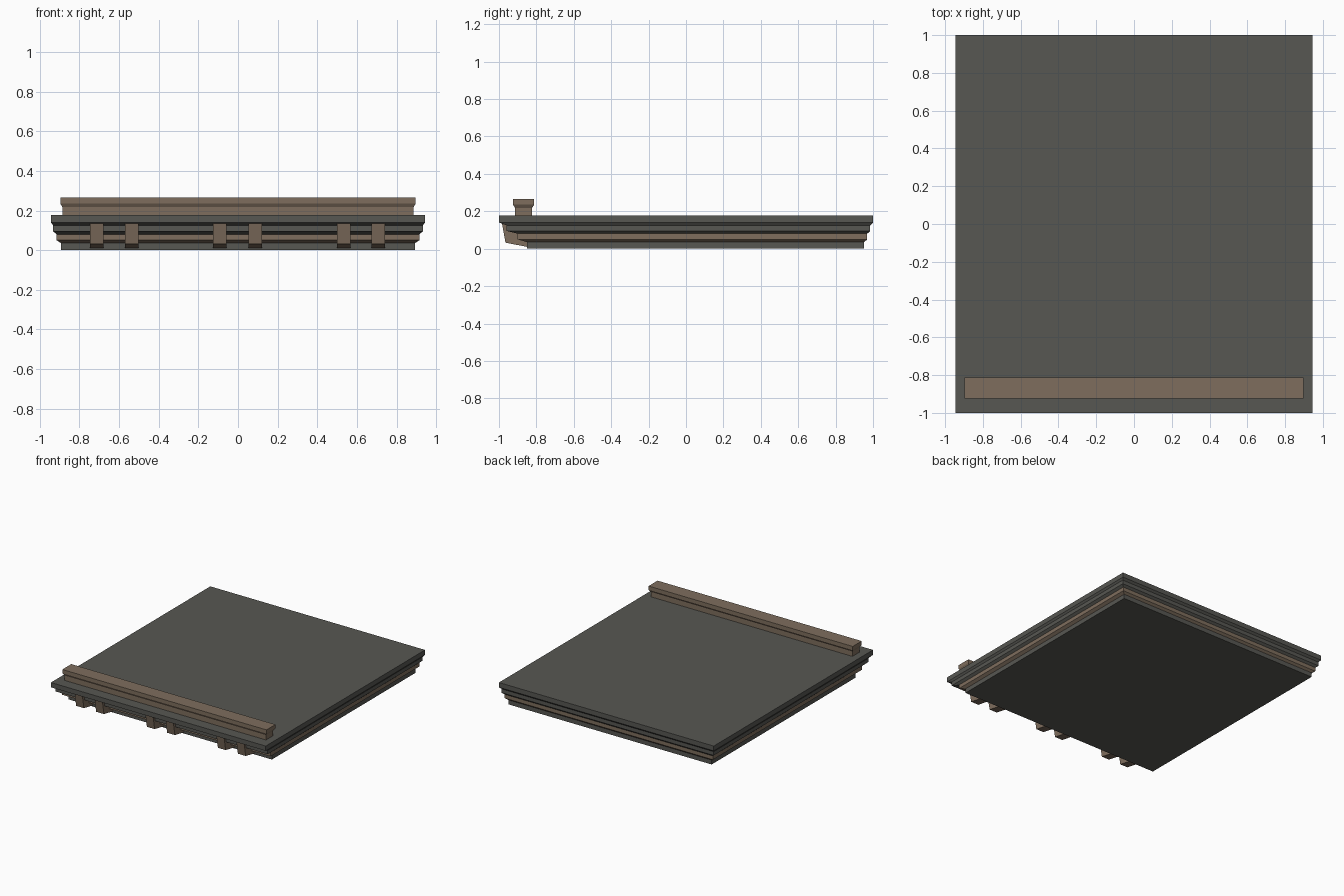
import bpy, bmesh

if "Cube" in bpy.data.objects:
    bpy.data.objects.remove(bpy.data.objects["Cube"])

def material(name, rgb):
    m = bpy.data.materials.new(name)
    m.diffuse_color = (*rgb, 1)
    m.use_nodes = True
    m.node_tree.nodes["Principled BSDF"].inputs["Base Color"].default_value = m.diffuse_color
    return m

GREY = material("dark grey stone", (0.095, 0.095, 0.085))
BROWN = material("warm brown stone", (0.21, 0.155, 0.11))

def finish(name, bm, mats):
    bmesh.ops.recalc_face_normals(bm, faces=bm.faces)
    me = bpy.data.meshes.new(name)
    bm.to_mesh(me)
    bm.free()
    for m in mats:
        me.materials.append(m)
    ob = bpy.data.objects.new(name, me)
    bpy.context.collection.objects.link(ob)
    return ob

def stacked_rings(name, rings, mats, brown_band=None):
    """Rectangular rings (z, half width, front y, back y) joined into a closed solid."""
    bm = bmesh.new()
    loops = [[bm.verts.new(p) for p in ((-w, f, z), (w, f, z), (w, b, z), (-w, b, z))]
             for z, w, f, b in rings]
    bm.faces.new(loops[0])
    bm.faces.new(loops[-1])
    for lo, hi in zip(loops, loops[1:]):
        for i in range(4):
            j = (i + 1) % 4
            face = bm.faces.new((lo[i], lo[j], hi[j], hi[i]))
            if brown_band and brown_band[0] < face.calc_center_median().z < brown_band[1]:
                face.material_index = 1
    return finish(name, bm, mats)

# stepped cornice slab with one brown moulding
steps = [(0.000, 0.035, 0.893, -0.85, 0.953),
         (0.050, 0.080, 0.915, -0.90, 0.969),
         (0.095, 0.125, 0.933, -0.96, 0.985),
         (0.140, 0.178, 0.944, -1.00, 1.000)]
rings = []
for z0, z1, w, f, b in steps:
    rings += [(z0, w, f, b), (z1, w, f, b)]
stacked_rings("cornice_slab", rings, [GREY, BROWN], (0.036, 0.081))

# parapet along the front edge, with a wider cap
stacked_rings("front_parapet",
              [(0.178, 0.886, -0.914, -0.824), (0.217, 0.886, -0.914, -0.824),
               (0.235, 0.897, -0.924, -0.812), (0.265, 0.897, -0.924, -0.812)], [BROWN])

# three pairs of brackets under the front overhang
side = [(-0.985, 0.141), (-0.965, 0.032), (-0.85, 0.010), (-0.84, 0.010), (-0.84, 0.141)]
for n, x in enumerate((-0.713, -0.537, -0.091, 0.087, 0.533, 0.709)):
    bm = bmesh.new()
    left = [bm.verts.new((x - 0.034, y, z)) for y, z in side]
    right = [bm.verts.new((x + 0.034, y, z)) for y, z in side]
    bm.faces.new(left)
    bm.faces.new(right)
    for i in range(len(side)):
        j = (i + 1) % len(side)
        bm.faces.new((left[i], left[j], right[j], right[i]))
    finish(f"bracket_{n + 1}", bm, [BROWN])
